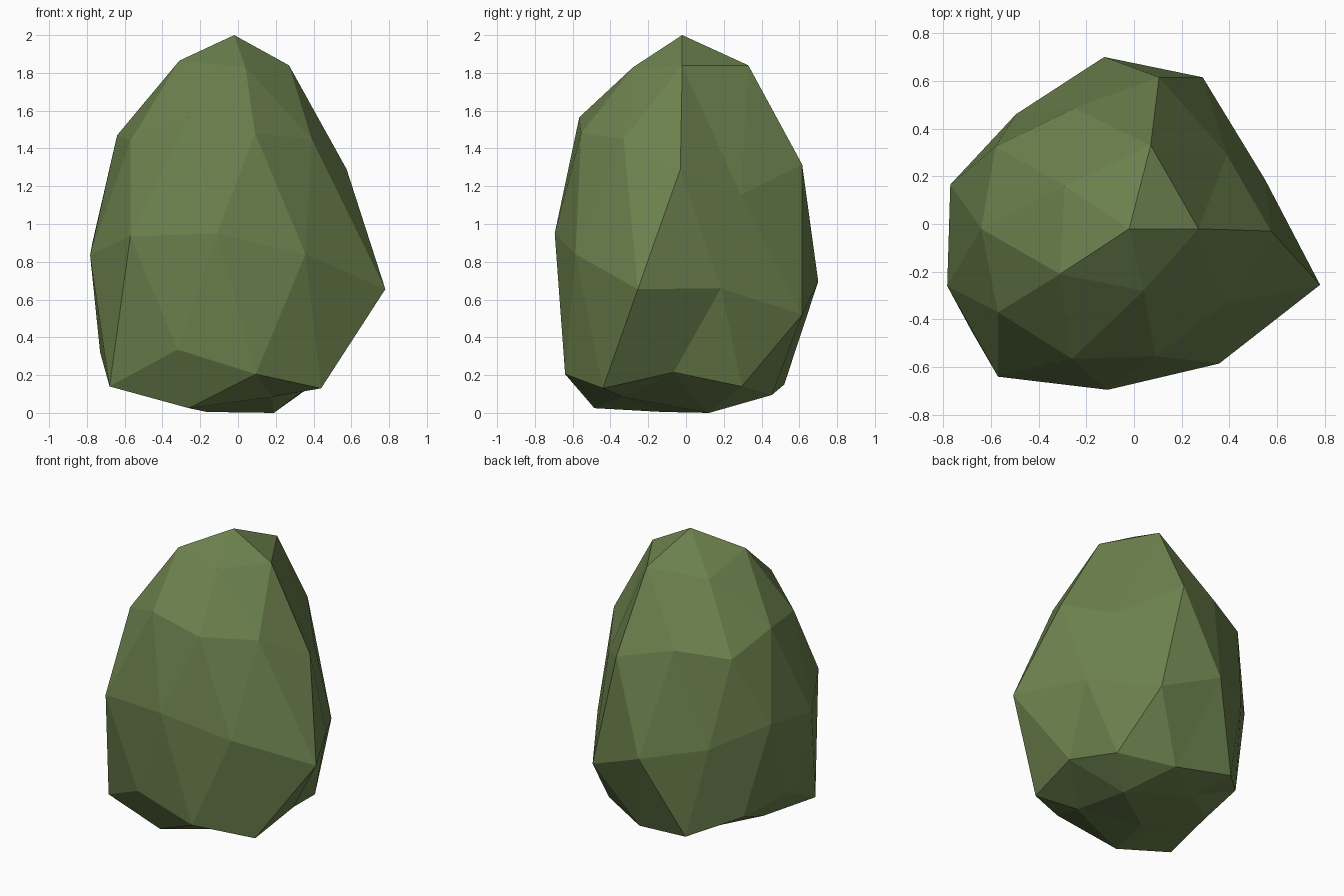
import bpy, bmesh, math

# Faceted boulder: an icosphere whose seven rings are pushed to sculpted positions.
# Each ring lists its points anticlockwise, starting from the +x direction.
crown = [(-.02, -.02, 2.0)]
upper_cap = [(.27, -.02, 1.84), (.07, .33, 1.84), (-.29, .16, 1.78),
             (-.31, -.21, 1.865), (.04, -.28, 1.83)]
shoulder = [(.575, -.03, 1.29), (.39, .29, 1.155), (.105, .615, 1.315),
            (-.25, .485, 1.40), (-.58, .325, 1.365), (-.64, -.02, 1.47),
            (-.57, -.37, 1.44), (-.26, -.565, 1.565), (.09, -.555, 1.48),
            (.39, -.33, 1.45)]
belly = [(.55, .185, .66), (.288, .615, .52), (-.125, .70, .695),
         (-.495, .46, .765), (-.77, .165, .905), (-.783, -.26, .835),
         (-.57, -.64, .935), (-.11, -.695, .95), (.357, -.585, .84),
         (.78, -.255, .655)]
foot = [(.475, -.065, .215), (.385, .295, .14), (.04, .455, .095),
        (-.36, .52, .15), (-.62, .256, .255), (-.73, -.105, .32),
        (-.68, -.45, .14), (-.32, -.645, .335), (.095, -.64, .205),
        (.44, -.44, .13)]
underside = [(.19, .122, 0), (-.25, .28, .07), (-.59, -.01, .155),
             (-.26, -.485, .025), (.18, -.34, .085)]
base = [(-.165, -.123, .005)]
rings = [crown, upper_cap, shoulder, belly, foot, underside, base]
limits = [.95, .7, .3, -.3, -.7, -.95]      # heights that separate the rings


def angle(v):
    return (math.atan2(v.co.y, v.co.x) + .05) % math.tau


bm = bmesh.new()
bmesh.ops.create_icosphere(bm, subdivisions=2, radius=1)
groups = [[] for _ in rings]
for v in bm.verts:
    groups[sum(v.co.z < h for h in limits)].append(v)
for group, ring in zip(groups, rings):
    for v, p in zip(sorted(group, key=angle), ring):
        v.co = p
bmesh.ops.recalc_face_normals(bm, faces=bm.faces[:])

mesh = bpy.data.meshes.new("boulder")
bm.to_mesh(mesh)
bm.free()

# Single mossy colour
moss = bpy.data.materials.new("moss_green")
moss.diffuse_color = (.15, .22, .075, 1)
mesh.materials.append(moss)
boulder = bpy.data.objects.new("boulder", mesh)
bpy.context.collection.objects.link(boulder)
